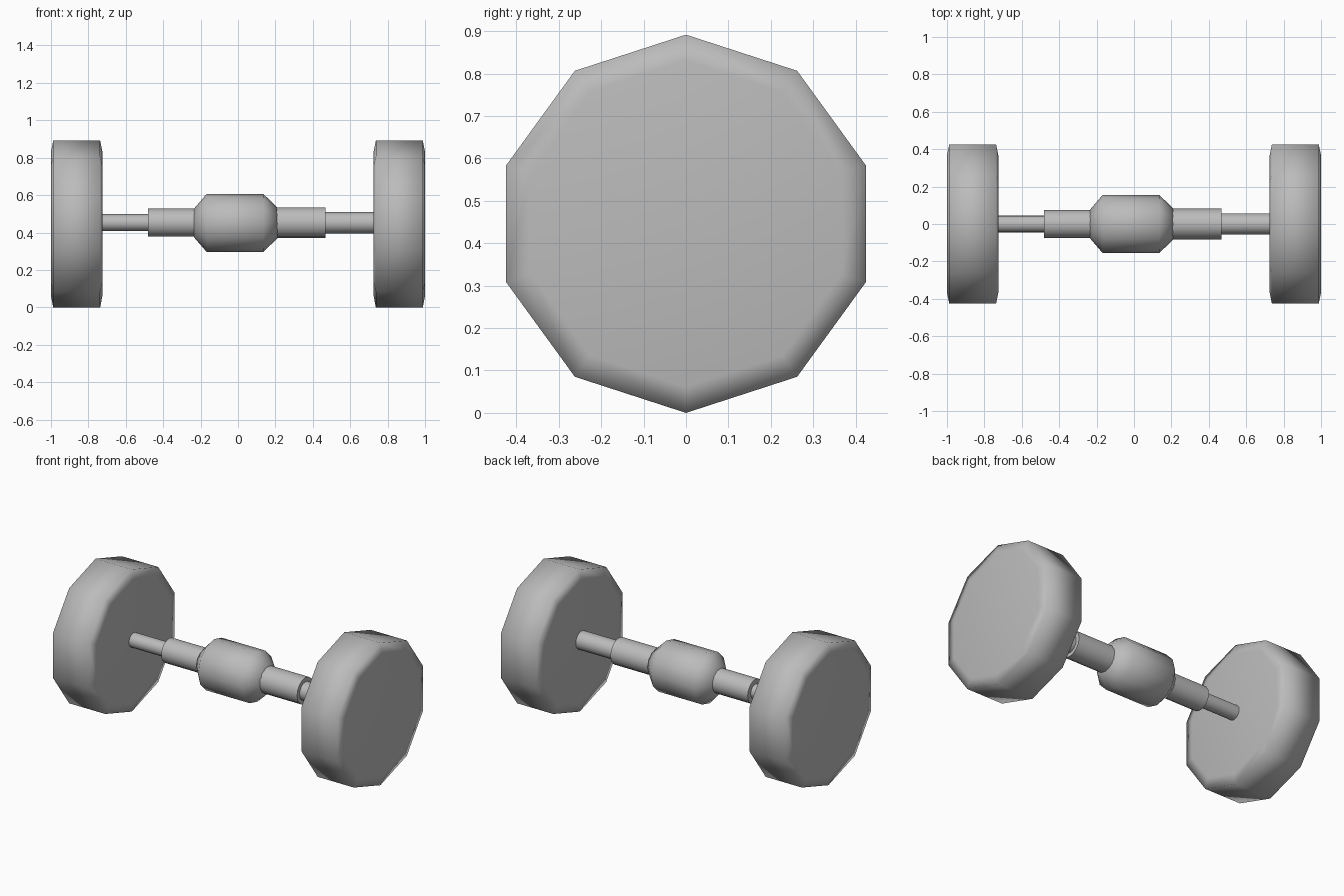
import bpy, bmesh
from math import cos, sin, tau, radians

if "Cube" in bpy.data.objects:
    bpy.data.objects.remove(bpy.data.objects["Cube"])

grey = bpy.data.materials.new("plain grey")
grey.use_nodes = True
COLOR = (0.5, 0.5, 0.5, 1)
grey.diffuse_color = COLOR
grey.node_tree.nodes["Principled BSDF"].inputs["Base Color"].default_value = COLOR


def lathe(name, profile, sides, height, sharp_angle):
    """Spin (x, radius) points around the x axis and cap both ends."""
    bm = bmesh.new()
    rings = []
    for x, r in profile:
        angles = [tau * i / sides for i in range(sides)]
        rings.append([bm.verts.new((x, r * sin(a), r * cos(a))) for a in angles])
    for a, b in zip(rings, rings[1:]):
        for i in range(sides):
            j = (i + 1) % sides
            bm.faces.new((a[i], a[j], b[j], b[i]))
    bm.faces.new(rings[0])
    bm.faces.new(rings[-1])
    bmesh.ops.recalc_face_normals(bm, faces=bm.faces)
    mesh = bpy.data.meshes.new(name)
    bm.to_mesh(mesh)
    bm.free()
    mesh.materials.append(grey)
    obj = bpy.data.objects.new(name, mesh)
    obj.location.z = height
    bpy.context.collection.objects.link(obj)
    bpy.ops.object.select_all(action="DESELECT")
    obj.select_set(True)
    bpy.context.view_layer.objects.active = obj
    bpy.ops.object.shade_smooth_by_angle(angle=radians(sharp_angle))
    return obj


# Ten-sided wheels with a shallow chamfer on both faces
for side, name in ((1, "left_wheel"), (-1, "right_wheel")):
    rim = [(0.725, 0.385), (0.737, 0.446), (0.988, 0.446), (1.0, 0.385)]
    lathe(name, [(side * x, r) for x, r in rim], 10, 0.446, 85)

# Thin shafts running into the wheels
lathe("left_shaft", [(0.45, 0.057), (0.74, 0.057)], 16, 0.452, 40)
lathe("right_shaft", [(-0.74, 0.045), (-0.46, 0.045)], 16, 0.453, 40)

# Thicker sleeves either side of the housing
lathe("left_sleeve", [(0.15, 0.082), (0.467, 0.082)], 16, 0.453, 40)
lathe("right_sleeve", [(-0.48, 0.075), (-0.18, 0.075)], 16, 0.453, 40)

# Central housing with tapered ends
lathe("housing", [(-0.235, 0.077), (-0.167, 0.156), (0.135, 0.156), (0.21, 0.082)],
      12, 0.451, 50)
